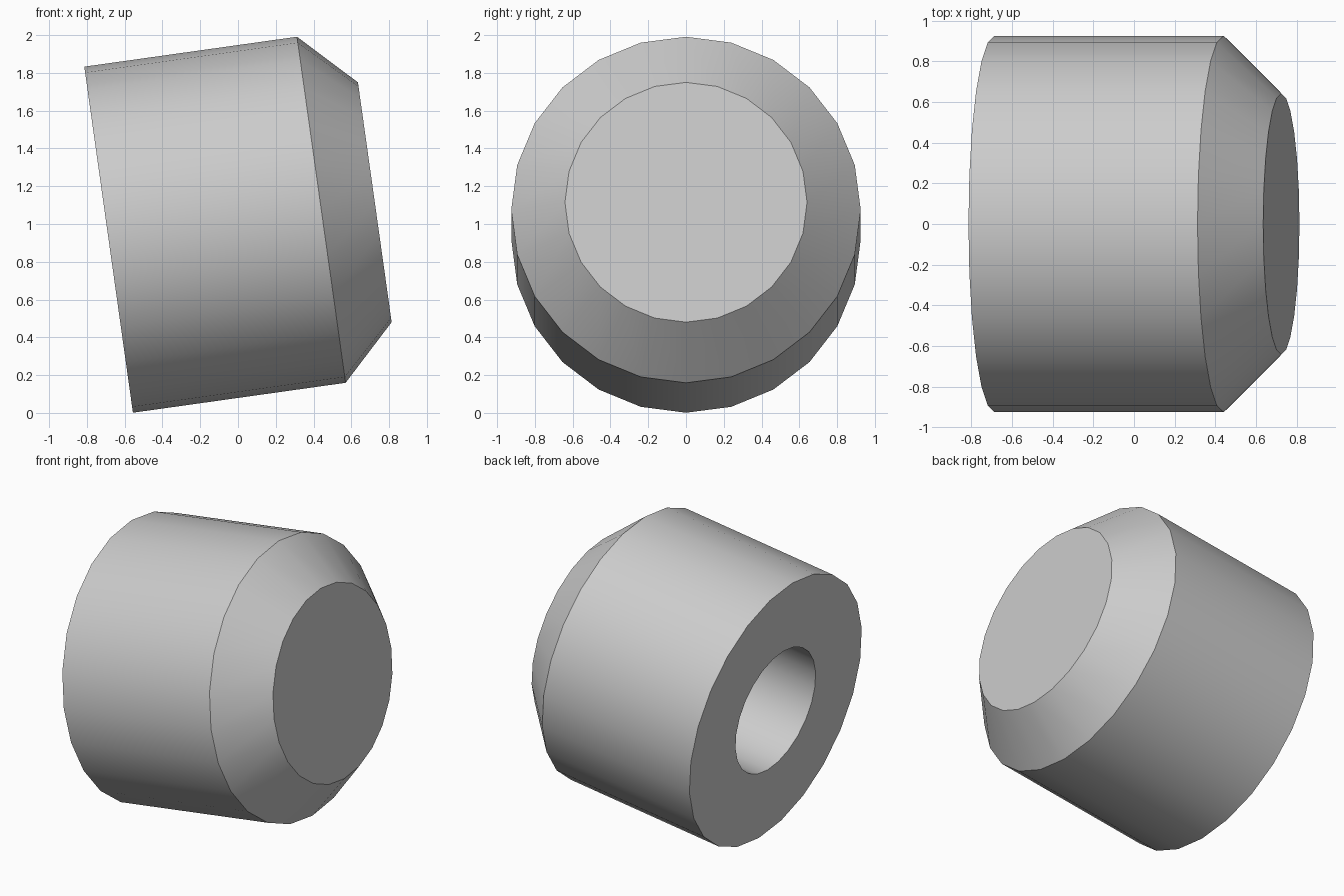
import bpy, bmesh, math
from mathutils import Vector, Matrix

cube = bpy.data.objects.get("Cube")
if cube:
    bpy.data.objects.remove(cube, do_unlink=True)

SIDES = 24
TILT = math.radians(8)

# Plain grey material
grey = bpy.data.materials.new("grey")
grey.use_nodes = True
colour = (0.6, 0.6, 0.6, 1)
grey.diffuse_color = colour
grey.node_tree.nodes["Principled BSDF"].inputs["Base Color"].default_value = colour


def lathe(name, profile):
    """Turn (along, radius) points about the local x axis and cap both ends."""
    bm = bmesh.new()
    rings = []
    for along, radius in profile:
        ring = []
        for i in range(SIDES):
            a = math.tau * i / SIDES
            ring.append(bm.verts.new((along, radius * math.sin(a), radius * math.cos(a))))
        rings.append(ring)
    for r, s in zip(rings, rings[1:]):
        for i in range(SIDES):
            j = (i + 1) % SIDES
            bm.faces.new((r[i], r[j], s[j], s[i]))
    bm.faces.new(rings[0])
    bm.faces.new(rings[-1])
    bmesh.ops.recalc_face_normals(bm, faces=bm.faces)
    mesh = bpy.data.meshes.new(name)
    bm.to_mesh(mesh)
    bm.free()
    mesh.materials.append(grey)
    obj = bpy.data.objects.new(name, mesh)
    bpy.context.collection.objects.link(obj)
    return obj


# Chamfered plug: hole floor, hole wall, back rim, outer wall, chamfer, front cap
plug = lathe("chamfered_plug", [
    (0.8, 0.43), (0, 0.43), (0, 0.925), (1.137, 0.925), (1.423, 0.641)])

# Lean the axis upward and set the back rim on the ground
plug.data.transform(Matrix.Translation(Vector((-0.685, 0, 0.917)))
                    @ Matrix.Rotation(-TILT, 4, 'Y'))

bpy.ops.object.select_all(action='DESELECT')
plug.select_set(True)
bpy.context.view_layer.objects.active = plug
bpy.ops.object.shade_smooth_by_angle(angle=math.radians(30))
